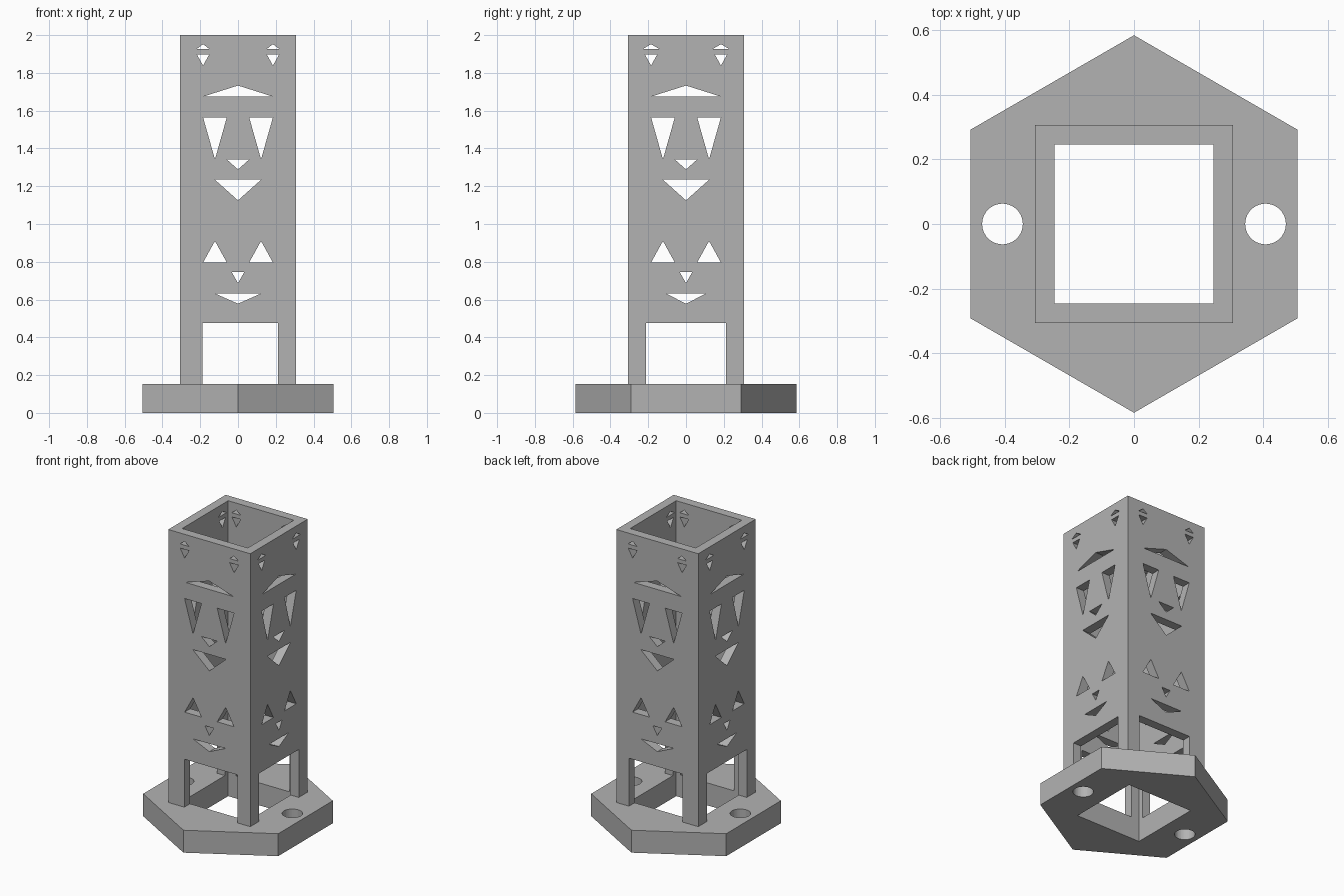
import bpy, bmesh, math

cube = bpy.data.objects.get("Cube")
if cube:
    bpy.data.objects.remove(cube, do_unlink=True)

grey = bpy.data.materials.new("plain_grey")
grey.use_nodes = True
COLOUR = (0.45, 0.45, 0.45, 1)
grey.diffuse_color = COLOUR
grey.node_tree.nodes["Principled BSDF"].inputs["Base Color"].default_value = COLOUR


def prism(bm, points, direction):
    """Add a closed prism: a flat outline extruded along a direction."""
    face = bm.faces.new([bm.verts.new(p) for p in points])
    new = bmesh.ops.extrude_face_region(bm, geom=[face])["geom"]
    verts = [g for g in new if isinstance(g, bmesh.types.BMVert)]
    bmesh.ops.translate(bm, verts=verts, vec=direction)


def upright(bm, outline, z0, z1):
    prism(bm, [(x, y, z0) for x, y in outline], (0, 0, z1 - z0))


def finish(bm, name):
    bmesh.ops.recalc_face_normals(bm, faces=bm.faces)
    mesh = bpy.data.meshes.new(name)
    bm.to_mesh(mesh)
    bm.free()
    mesh.materials.append(grey)
    obj = bpy.data.objects.new(name, mesh)
    bpy.context.collection.objects.link(obj)
    return obj


def cut(obj, cutter):
    cutter.hide_render = True
    mod = obj.modifiers.new("cut", "BOOLEAN")
    mod.operation = "DIFFERENCE"
    mod.solver = "EXACT"
    mod.object = cutter
    bpy.context.view_layer.objects.active = obj
    bpy.ops.object.modifier_apply(modifier=mod.name)
    bpy.data.objects.remove(cutter, do_unlink=True)


def ring(radius, sides, cx=0.0, start=0.0):
    steps = [start + math.tau * i / sides for i in range(sides)]
    return [(cx + radius * math.cos(a), radius * math.sin(a)) for a in steps]


def square(h):
    return [(-h, -h), (h, -h), (h, h), (-h, h)]


BASE_TOP, OUTER, INNER = 0.152, 0.307, 0.246

# Hexagonal base with a square well and two bolt holes
bm = bmesh.new()
upright(bm, ring(0.584, 6, start=math.pi / 2), 0, BASE_TOP)
base = finish(bm, "hexagonal_base")
bm = bmesh.new()
upright(bm, square(INNER), -0.1, 0.3)
for side in (-1, 1):
    upright(bm, ring(0.063, 40, cx=side * 0.407), -0.1, 0.3)
cut(base, finish(bm, "base_hole_cutter"))

# Hollow square tower
bm = bmesh.new()
upright(bm, square(OUTER), BASE_TOP, 2)
tower = finish(bm, "square_tower")
bm = bmesh.new()
upright(bm, square(INNER), 0, 2.2)
cut(tower, finish(bm, "tower_core_cutter"))


def triangles(brow_half, smile_half):
    """Face cut-outs: centre, half width, flat edge height, tip height."""
    single = [
        (0, 0.18, 1.676, 1.733),            # upper brow
        (0, 0.06, 1.342, 1.289),            # upper nose
        (0, 0.124, 1.236, 1.125),           # upper mouth
        (0, 0.033, 0.745, 0.687),           # lower nose
        (0, smile_half, 0.632, 0.578),      # lower mouth
    ]
    paired = [
        (0.185, brow_half, 1.926, 1.952),   # small top marks
        (0.185, 0.033, 1.898, 1.839),
        (0.122, 0.063, 1.565, 1.342),       # upper eyes
        (0.122, 0.063, 0.796, 0.91),        # lower eyes
    ]
    return single + paired + [(-c, h, a, b) for c, h, a, b in paired]


# Cut-outs and leg openings run straight through opposite walls
for axis, left, brow_half, smile_half in (
    ("y", -0.187, 0.034, 0.122),
    ("x", -0.212, 0.044, 0.106),
):
    outlines = [[(c - h, a), (c + h, a), (c, b)]
                for c, h, a, b in triangles(brow_half, smile_half)]
    outlines.append([(left, 0), (0.212, 0), (0.212, 0.477), (left, 0.477)])
    bm = bmesh.new()
    for outline in outlines:
        if axis == "y":
            prism(bm, [(u, -0.5, z) for u, z in outline], (0, 1, 0))
        else:
            prism(bm, [(-0.5, u, z) for u, z in outline], (1, 0, 0))
    cut(tower, finish(bm, axis + "_face_cutter"))
